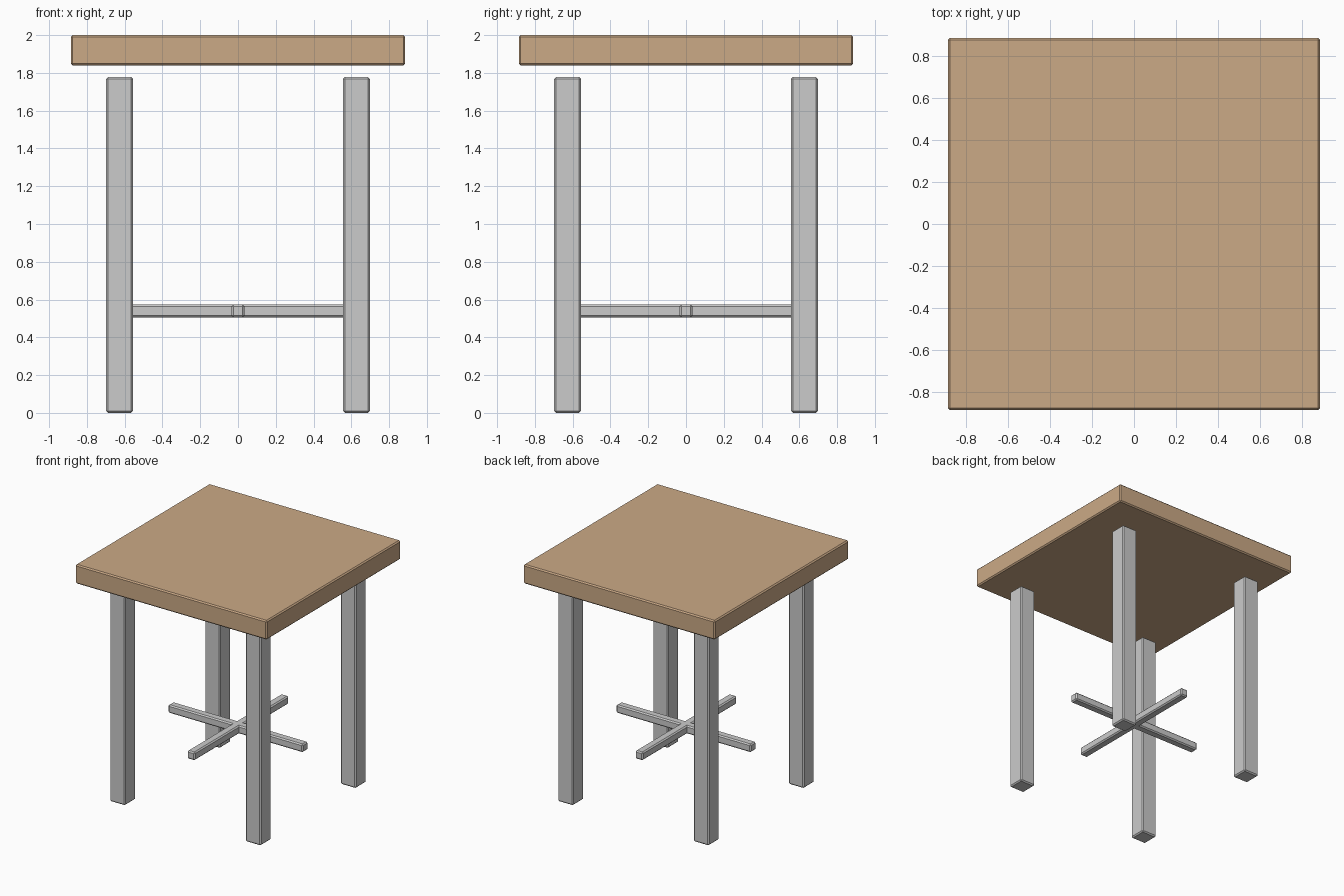
import bpy

if "Cube" in bpy.data.objects:
    bpy.data.objects.remove(bpy.data.objects["Cube"])

wood = bpy.data.materials.new("wood")
wood.diffuse_color = (0.6, 0.4, 0.24, 1)
wood.use_nodes = True
wood.node_tree.nodes["Principled BSDF"].inputs["Base Color"].default_value = wood.diffuse_color


def box(name, size, centre, bevel=0.01, material=None):
    bpy.ops.mesh.primitive_cube_add(size=1, location=centre)
    ob = bpy.context.object
    ob.name = name
    ob.scale = size
    bpy.ops.object.transform_apply(location=False, rotation=False, scale=True)
    mod = ob.modifiers.new("chamfer", 'BEVEL')
    mod.width = bevel
    mod.segments = 1
    if material:
        ob.data.materials.append(material)
    return ob


# Square top, floating slightly above the legs
box("table_top", (1.77, 1.77, 0.16), (0, 0, 1.92), material=wood)

# Four square legs
LEG = 0.627
for side, x in (("left", -LEG), ("right", LEG)):
    for end, y in (("front", -LEG), ("back", LEG)):
        box(f"{end}_{side}_leg", (0.142, 0.142, 1.778), (x, y, 0.889))

# Crossed stretcher bars
box("stretcher_x", (1.245, 0.07, 0.068), (0, 0, 0.539))
box("stretcher_y", (0.07, 1.245, 0.068), (0, 0, 0.539))
